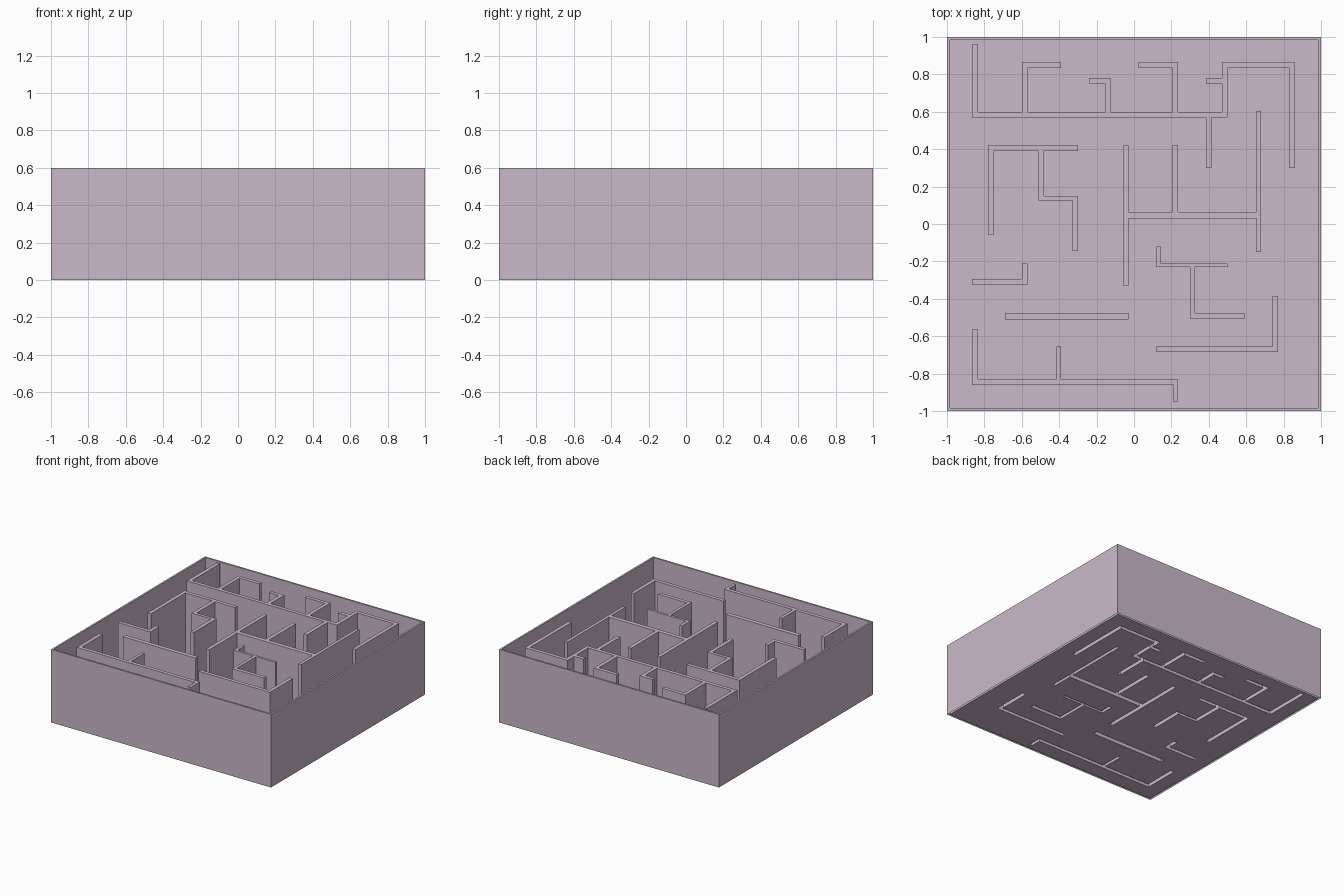
import bpy
import bmesh

if "Cube" in bpy.data.objects:
    bpy.data.objects.remove(bpy.data.objects["Cube"])

HEIGHT = 0.6
RIM = 0.985

# Maze wall runs as rectangles: x0, x1, y0, y1
WALLS = [
    # long back wall with its branches
    (-.865, -.835, .57, .96), (-.865, .50, .57, .60),
    (-.60, -.57, .60, .865), (-.60, -.39, .835, .865),
    (-.155, -.125, .60, .78), (-.24, -.125, .75, .78),
    (.205, .235, .60, .865), (.025, .235, .835, .865),
    (.385, .415, .30, .60), (.47, .50, .57, .865),
    (.385, .50, .75, .78), (.47, .86, .835, .865), (.83, .86, .30, .865),
    # left stepped wall
    (-.78, -.75, -.06, .42), (-.78, -.30, .39, .42),
    (-.51, -.48, .125, .42), (-.51, -.30, .125, .15), (-.33, -.30, -.145, .15),
    # central wall
    (-.06, -.03, -.33, .42), (-.06, .68, .03, .065),
    (.205, .235, .065, .42), (.655, .68, -.15, .605),
    # small left corner and straight piece
    (-.865, -.57, -.325, -.295), (-.60, -.57, -.325, -.21),
    (-.69, -.03, -.51, -.475),
    # right zigzag
    (.12, .145, -.23, -.12), (.12, .50, -.23, -.21),
    (.30, .325, -.505, -.21), (.30, .59, -.505, -.475),
    # right front corner
    (.12, .77, -.685, -.655), (.74, .77, -.685, -.385),
    # long front wall
    (-.865, -.835, -.86, -.565), (-.865, .235, -.86, -.83),
    (-.415, -.39, -.83, -.655), (.21, .235, -.95, -.83),
]
# thin outer rim
RIM_WALLS = [
    (-1, -RIM, -1, 1), (RIM, 1, -1, 1), (-1, 1, -1, -RIM), (-1, 1, RIM, 1),
]
RECTS = WALLS + RIM_WALLS

# Grid lines shared by every wall, so that the walls merge into one shell
xs = sorted({v for r in RECTS for v in r[:2]})
ys = sorted({v for r in RECTS for v in r[2:]})


def level(i, j):
    """Surface height of a grid cell: raised on walls, zero on the floor."""
    if not (0 <= i < len(xs) - 1 and 0 <= j < len(ys) - 1):
        return 0.0
    x, y = (xs[i] + xs[i + 1]) / 2, (ys[j] + ys[j + 1]) / 2
    return HEIGHT if any(a < x < b and c < y < d for a, b, c, d in RECTS) else 0.0


bm = bmesh.new()


def quad(*points):
    bm.faces.new([bm.verts.new(p) for p in points])


for i in range(len(xs) - 1):
    for j in range(len(ys) - 1):
        x0, x1, y0, y1 = xs[i], xs[i + 1], ys[j], ys[j + 1]
        z = level(i, j)
        # floor or wall top
        quad((x0, y0, z), (x1, y0, z), (x1, y1, z), (x0, y1, z))
        if z == 0:
            continue
        # wall sides, hollow and open underneath
        for di, dj, p, q in ((0, -1, (x0, y0), (x1, y0)), (1, 0, (x1, y0), (x1, y1)),
                             (0, 1, (x1, y1), (x0, y1)), (-1, 0, (x0, y1), (x0, y0))):
            if level(i + di, j + dj) == 0:
                quad((*p, 0), (*q, 0), (*q, z), (*p, z))

bmesh.ops.remove_doubles(bm, verts=bm.verts, dist=1e-5)
bmesh.ops.dissolve_limit(bm, angle_limit=0.02, verts=bm.verts, edges=bm.edges)

mesh = bpy.data.meshes.new("maze_box")
bm.to_mesh(mesh)
bm.free()
maze = bpy.data.objects.new("maze_box", mesh)
bpy.context.collection.objects.link(maze)

lilac = bpy.data.materials.new("pale lilac")
lilac.diffuse_color = (0.60, 0.485, 0.59, 1)
lilac.use_nodes = True
lilac.node_tree.nodes["Principled BSDF"].inputs["Base Color"].default_value = lilac.diffuse_color
mesh.materials.append(lilac)
